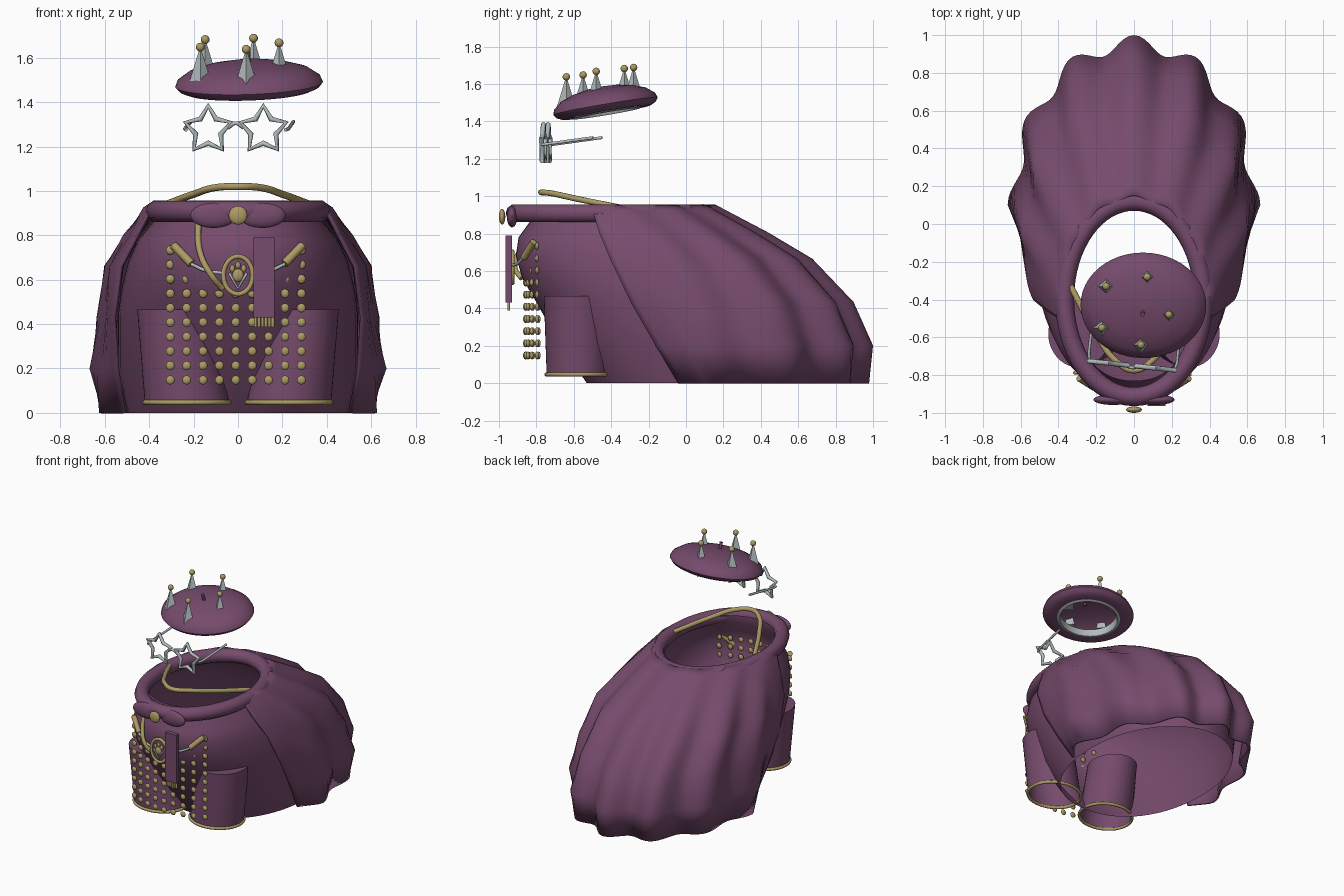
import bpy, bmesh
from math import sin, cos, pi, tau, acos, radians
from mathutils import Vector, Matrix

if "Cube" in bpy.data.objects:
    bpy.data.objects.remove(bpy.data.objects["Cube"])


def material(name, rgb):
    m = bpy.data.materials.new(name)
    m.use_nodes = True
    col = (*rgb, 1)
    m.diffuse_color = col
    m.node_tree.nodes["Principled BSDF"].inputs["Base Color"].default_value = col
    return m


PURPLE = material("plum cloth", (0.18, 0.07, 0.15))
GOLD = material("antique gold", (0.42, 0.33, 0.13))
SILVER = material("silver", (0.45, 0.5, 0.51))


def add(name, mesh, mat, smooth=True):
    ob = bpy.data.objects.new(name, mesh)
    bpy.context.collection.objects.link(ob)
    mesh.materials.clear()
    mesh.materials.append(mat)
    bpy.ops.object.select_all(action="DESELECT")
    ob.select_set(True)
    bpy.context.view_layer.objects.active = ob
    if smooth:
        bpy.ops.object.shade_smooth_by_angle(angle=radians(50))
    return ob


def from_bmesh(name, bm, mat, smooth=True):
    bmesh.ops.recalc_face_normals(bm, faces=bm.faces)
    me = bpy.data.meshes.new(name)
    bm.to_mesh(me)
    bm.free()
    return add(name, me, mat, smooth)


def loft(name, rings, mat, closed=True, cap=False, smooth=True):
    """Skin a list of point rings with quads."""
    bm = bmesh.new()
    rows = [[bm.verts.new(p) for p in ring] for ring in rings]
    n = len(rows[0])
    for lo, hi in zip(rows, rows[1:]):
        for i in range(n if closed else n - 1):
            j = (i + 1) % n
            bm.faces.new((lo[i], lo[j], hi[j], hi[i]))
    if cap:
        bm.faces.new(rows[-1])
    return from_bmesh(name, bm, mat, smooth)


def ellipse(cx, cy, z, a, b, n=48):
    return [Vector((cx + a * cos(tau * i / n), cy + b * sin(tau * i / n), z)) for i in range(n)]


def chest_ring(z, front, back, a, n=64):
    """Ellipse whose front half is a little squarer."""
    cy, b = (front + back) / 2, (back - front) / 2
    ring = []
    for i in range(n):
        c, s = cos(tau * i / n), sin(tau * i / n)
        if s < 0:
            c, s = (abs(c) ** .9) * (1 if c > 0 else -1), -(abs(s) ** .9)
        ring.append(Vector((a * c, cy + b * s, z)))
    return ring


def balls(name, items, mat, seg=16):
    """One mesh of ellipsoids, given as (centre, radii)."""
    bm = bmesh.new()
    for c, r in items:
        m = Matrix.Translation(c) @ Matrix.Diagonal((*r, 1))
        bmesh.ops.create_uvsphere(bm, u_segments=seg, v_segments=seg // 2, radius=1, matrix=m)
    return from_bmesh(name, bm, mat)


def box(name, c, size, mat):
    bm = bmesh.new()
    m = Matrix.Translation(c) @ Matrix.Diagonal((*size, 1))
    bmesh.ops.create_cube(bm, size=1, matrix=m)
    return from_bmesh(name, bm, mat, False)


def tube(name, pts, r, mat, cyclic=False, bezier=False):
    cu = bpy.data.curves.new(name, "CURVE")
    cu.dimensions = "3D"
    cu.bevel_depth, cu.bevel_resolution, cu.use_fill_caps = r, 3, True
    sp = cu.splines.new("BEZIER" if bezier else "POLY")
    store = sp.bezier_points if bezier else sp.points
    store.add(len(pts) - 1)
    for p, q in zip(store, pts):
        if bezier:
            p.co = q
            p.handle_left_type = p.handle_right_type = "AUTO"
        else:
            p.co = (*q, 1)
    sp.use_cyclic_u = cyclic
    tmp = bpy.data.objects.new(name + " path", cu)
    bpy.context.collection.objects.link(tmp)
    bpy.context.view_layer.update()
    me = bpy.data.meshes.new_from_object(tmp.evaluated_get(bpy.context.evaluated_depsgraph_get()))
    bpy.data.objects.remove(tmp)
    return add(name, me, mat)


def mirror(pts, s):
    return [(s * x, y, z) for x, y, z in pts]


# Robe body: open shell, rows of (height, front, back, half width)
body = [(0, -.53, .83, .5), (.2, -.67, .85, .54), (.45, -.81, .76, .54), (.56, -.875, .66, .525),
        (.68, -.91, .53, .495), (.78, -.895, .33, .45), (.87, -.83, .14, .375), (.93, -.83, .09, .335)]
loft("robe_body", [chest_ring(*row) for row in body], PURPLE)

# Fluted cape: rows of (height, centre, half width, half depth, ripple, front edge, edge flare)
cape_rows = [(0, .1, .59, .83, .05, -.04, .89), (.2, .1, .63, .85, .05, -.16, .91),
             (.43, .06, .60, .79, .05, -.29, 1.03), (.66, -.03, .57, .67, .045, -.4, 1.1),
             (.80, -.19, .49, .60, .04, -.46, 1.03), (.92, -.35, .41, .54, .03, -.5, 1),
             (.95, -.38, .37, .52, .02, -.5, 1)]
rings = []
for z, cy, a, b, amp, edge, flare in cape_rows:
    span = acos((edge - cy) / b)
    ring = []
    for i in range(97):
        t = span * (i / 48 - 1)
        past = max(0, abs(t) - pi / 2)
        k = 1 + amp * cos(12 * t) * max(.15, 1 - past / .3)
        side = 1 + (flare - 1) * past / (span - pi / 2)
        ring.append(Vector((a * k * side * sin(t), cy + b * k * cos(t), z)))
    rings.append(ring)
cape = loft("cape", rings, PURPLE, closed=False)
shell = cape.modifiers.new("thickness", "SOLIDIFY")
shell.thickness = 0.015
shell.offset = 0

# Collar roll, bow lobes and button
tube("collar", ellipse(0, -.397, .908, .367, .517, 64), .05, PURPLE, cyclic=True)
balls("collar_bow", [((s * .11, -.93, .89), (.105, .028, .057)) for s in (-1, 1)], PURPLE, 24)
balls("collar_button", [((0, -.983, .89), (.042, .017, .042))], GOLD, 24)

# Sleeves with gold hems
for s, side in ((1, "left"), (-1, "right")):
    loft(side + "_sleeve", [ellipse(s * .23, -.577, .045, .19, .168),
                            ellipse(s * .29, -.58, .465, .164, .18)], PURPLE, cap=True)
    tube(side + "_sleeve_hem", ellipse(s * .23, -.577, .047, .19, .169), .011, GOLD, cyclic=True)

# Grid of studs hanging on a gently curved sheet
studs = []
for c in range(9):
    for r in range(10):
        x = -.305 + .0738 * c
        studs.append(((x, -.86 + .07 * (x / .3) ** 2, .148 + .065 * r), (.021, .011, .021)))
balls("studs", studs, GOLD, 10)

# Neck cord, pendant cord, brooch bars and silver chain
half = [(-.335, -.33, .935), (-.2, -.58, .985), (-.1, -.72, 1.015)]
tube("neck_cord", half + [(0, -.775, 1.02)] + mirror(half[::-1], -1), .016, GOLD, bezier=True)
tube("pendant_cord", [(-.18, -.81, .87), (-.17, -.885, .72), (-.12, -.915, .62), (-.07, -.88, .56)],
     .014, GOLD, bezier=True)
for s, side in ((-1, "right"), (1, "left")):
    tube(side + "_brooch_bar", mirror([(.29, -.815, .755), (.21, -.865, .672)], s), .019, GOLD)
    tube(side + "_silver_chain", mirror([(.21, -.87, .67), (.14, -.9, .64), (.06, -.93, .63)], s),
         .008, SILVER, bezier=True)

# Oval medallion with a raised paw shape
MY = -.928
oval = [(.066 * cos(tau * i / 40), MY, .62 + .085 * sin(tau * i / 40)) for i in range(40)]
tube("medallion_rim", oval, .011, GOLD, cyclic=True)
balls("medallion_plate", [((0, MY, .62), (.062, .008, .08))], PURPLE, 24)
tube("medallion_inlay", [(-.04, MY - .01, .63), (0, MY - .01, .56), (.04, MY - .01, .63)], .007, SILVER)
balls("medallion_paw", [((0, MY - .01, .62), (.026, .012, .03))] +
      [((x, MY - .01, z), (.012, .01, .017)) for x, z in ((-.026, .65), (0, .665), (.026, .65))], GOLD, 12)

# Hanging ribbon with a fringe
box("ribbon", (.118, -.948, .61), (.095, .033, .36), PURPLE)
for i in range(6):
    tube("ribbon_fringe_%d" % (i + 1), [(.079 + .0155 * i, -.948, z) for z in (.435, .388)], .0075, GOLD)

# Beret: domed shell with an open underside and a lining band
place = Matrix.Translation((.05, -.43, 1.478)) @ Matrix.Rotation(radians(9.5), 4, "X") @ Matrix.Rotation(radians(-2), 4, "Y")
profile = [(.222, -.01), (.222, -.03), (.28, -.032), (.315, -.018), (.333, .003), (.322, .03), (.27, .066),
           (.19, .09), (.1, .105), (.004, .11)]
lining = [(.23, -.032), (.212, -.038), (.205, -.03), (.205, .015), (.215, .02)]
beret = loft("beret", [ellipse(0, 0, z, r, r * .85) for r, z in profile], PURPLE, cap=True)
band = loft("beret_band", [ellipse(0, 0, z, r, r * .85) for r, z in lining], SILVER)
stem = tube("beret_stem", [(0, -.02, .09), (0, -.025, .155)], .011, PURPLE)
for ob in (beret, band, stem):
    ob.data.transform(place)

# Four-sided spikes tipped with gold beads
tips = [Vector(p) for p in ((-.17, -.55, 1.648), (-.148, -.33, 1.682), (.037, -.64, 1.638),
                            (.07, -.28, 1.688), (.185, -.48, 1.667))]
for i, tip in enumerate(tips):
    loft("beret_spike_%d" % (i + 1), [ellipse(tip.x, tip.y, tip.z + dz, r, r, 4)
                                      for dz, r in ((-.008, .004), (-.16, .05))], SILVER, cap=True, smooth=False)
balls("spike_beads", [(t, (.02, .02, .02)) for t in tips], GOLD)

# Star glasses, slightly turned
turn = Matrix.Translation((-.01, -.75, 1.275)) @ Matrix.Rotation(radians(-6), 4, "Z")


def on_face(pts):
    return [turn @ Vector(p) for p in pts]


for s, side in ((-1, "right"), (1, "left")):
    star = []
    for i in range(10):
        r = .06 if i % 2 else .108
        star.append((s * .125 + r * sin(pi * i / 5), 0, r * cos(pi * i / 5)))
    tube(side + "_star_rim", on_face(star), .013, SILVER, cyclic=True)
    tube(side + "_temple", on_face([(s * .225, 0, 0), (s * .235, .04, .005), (s * .232, .28, .038)]), .008, SILVER)
tube("glasses_bridge", on_face([(-.035, 0, .01), (0, -.01, .03), (.035, 0, .01)]), .009, SILVER, bezier=True)
